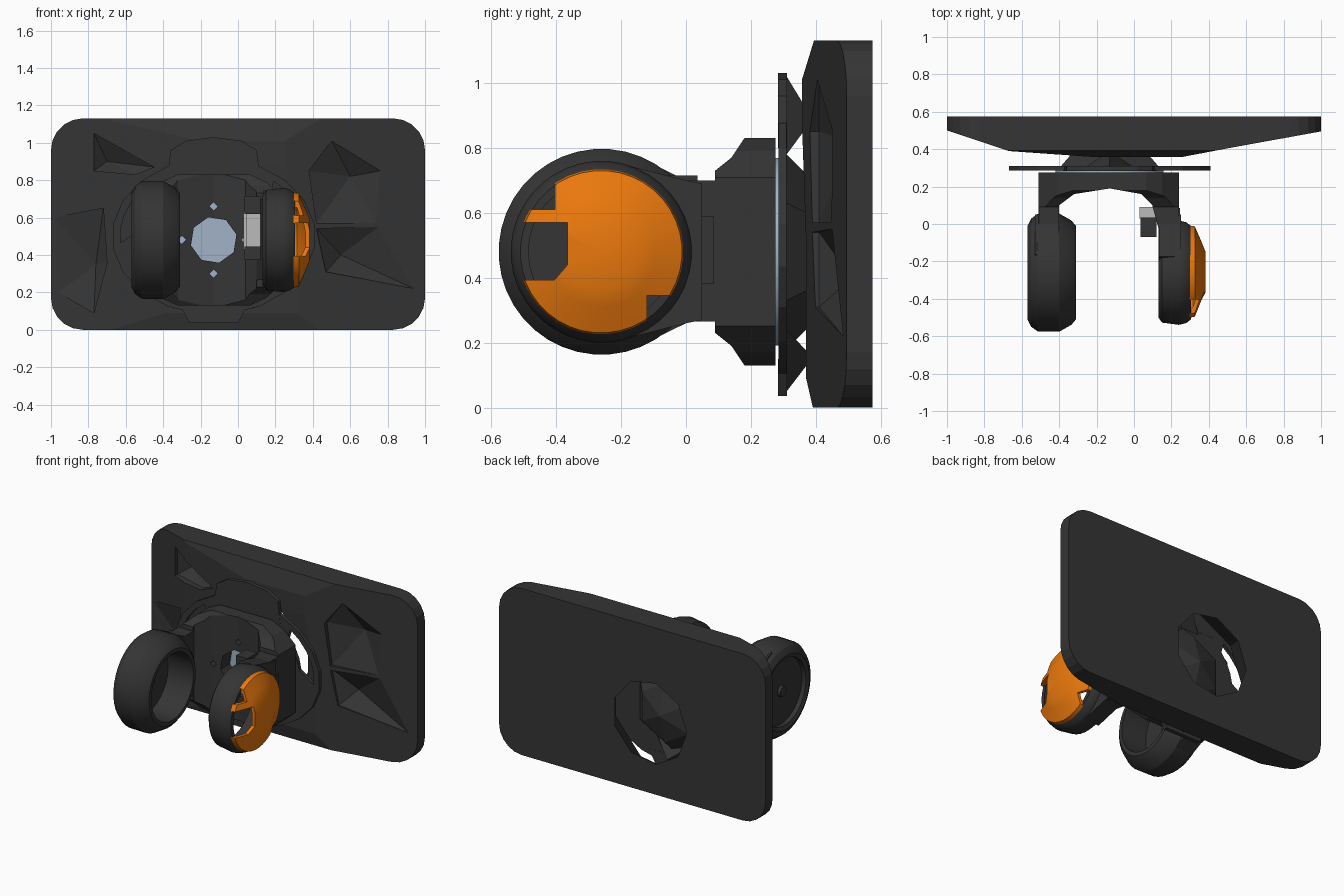
import bpy, bmesh
from math import sin, cos, pi, radians

if "Cube" in bpy.data.objects:
    bpy.data.objects.remove(bpy.data.objects["Cube"])

CX, CZ = -0.13, 0.48      # turntable centre
RY = -0.26                # ring centre in y


def material(name, col):
    m = bpy.data.materials.new(name)
    m.diffuse_color = (*col, 1)
    m.use_nodes = True
    m.node_tree.nodes["Principled BSDF"].inputs["Base Color"].default_value = m.diffuse_color
    return m


DARK = material("dark_plastic", (0.035, 0.035, 0.035))
ORANGE = material("orange_plastic", (0.83, 0.19, 0.004))
BLUE = material("pale_blue", (0.36, 0.45, 0.58))
GREY = material("light_grey", (0.5, 0.5, 0.5))


def finish(name, bm, mat=DARK):
    bmesh.ops.remove_doubles(bm, verts=bm.verts, dist=1e-5)
    bmesh.ops.recalc_face_normals(bm, faces=bm.faces)
    me = bpy.data.meshes.new(name)
    bm.to_mesh(me)
    bm.free()
    ob = bpy.data.objects.new(name, me)
    bpy.context.collection.objects.link(ob)
    me.materials.append(mat)
    return ob


def prism(name, pts, axis, lo, hi, mat=DARK):
    """Extrude a 2D outline along an axis."""
    place = {"x": lambda a, b, h: (h, a, b),
             "y": lambda a, b, h: (a, h, b),
             "z": lambda a, b, h: (a, b, h)}[axis]
    bm = bmesh.new()
    low = [bm.verts.new(place(a, b, lo)) for a, b in pts]
    high = [bm.verts.new(place(a, b, hi)) for a, b in pts]
    bm.faces.new(low)
    bm.faces.new(high)
    for i in range(len(pts)):
        bm.faces.new((low[i - 1], low[i], high[i], high[i - 1]))
    return finish(name, bm, mat)


def box(name, x0, x1, y0, y1, z0, z1, mat=DARK):
    return prism(name, [(x0, y0), (x1, y0), (x1, y1), (x0, y1)], "z", z0, z1, mat)


def oval(cx, cz, rx, rz, n, off=0.5):
    return [(cx + rx * cos(2 * pi * (i + off) / n), cz + rz * sin(2 * pi * (i + off) / n)) for i in range(n)]


def lathe(name, profile, axis, c, n, mat=DARK, closed=True):
    """Revolve (height, radius) points about x or y through centre c."""
    bm = bmesh.new()
    rows = []
    for h, r in profile:
        pts = oval(c[0], c[1], r, r, n)
        rows.append([bm.verts.new((h, a, b) if axis == "x" else (a, h, b)) for a, b in pts])
    for k in range(len(rows) if closed else len(rows) - 1):
        A, B = rows[k], rows[(k + 1) % len(rows)]
        for i in range(n):
            j = (i + 1) % n
            bm.faces.new((A[i], A[j], B[j], B[i]))
    return finish(name, bm, mat)


def hull(name, pts):
    bm = bmesh.new()
    for p in pts:
        bm.verts.new(p)
    bmesh.ops.convex_hull(bm, input=bm.verts)
    return finish(name, bm)


def boolean(ob, cutter, op="DIFFERENCE"):
    m = ob.modifiers.new("cut", "BOOLEAN")
    m.operation, m.object, m.solver = op, cutter, "EXACT"
    bpy.context.view_layer.objects.active = ob
    bpy.ops.object.modifier_apply(modifier=m.name)
    bpy.data.objects.remove(cutter)


def smooth(*obs):
    bpy.ops.object.select_all(action="DESELECT")
    for o in obs:
        o.select_set(True)
    bpy.context.view_layer.objects.active = obs[0]
    bpy.ops.object.shade_smooth_by_angle(angle=radians(25))


# back plate: rounded rectangle with a tapered front
R = 0.17
corner = []
for k, (x, z) in enumerate([(1 - R, 1.13 - R), (-1 + R, 1.13 - R), (-1 + R, R), (1 - R, R)]):
    corner += [(x + R * cos(pi / 2 * (k + t / 5)), z + R * sin(pi / 2 * (k + t / 5))) for t in range(6)]
plate = prism("back_plate", corner, "y", 0.2, 0.575)
boolean(plate, prism("c", [(-1.1, 0.575), (1.1, 0.575), (1.1, 0.513), (1, 0.495), (0.53, 0.41), (0.25, 0.357),
                           (-0.2, 0.357), (-0.67, 0.39), (-1, 0.5), (-1.1, 0.53)], "z", -0.1, 1.3), "INTERSECT")
boolean(plate, prism("c", [(0.7, -0.01), (0.393, -0.01), (0.37, 0.09), (0.37, 0.5), (0.354, 0.97), (0.354, 1.0),
                           (0.397, 1.14), (0.7, 1.14)], "x", -1.2, 1.2), "INTERSECT")
# conical opening through the plate
boolean(plate, lathe("c", [(0.3, 0), (0.3, 0.47), (0.6, 0.26), (0.6, 0)], "y", (CX, CZ), 9, closed=False))
# faceted pockets in the front, each sinking to one deep point
pockets = [([(-0.77, 1.05), (-0.77, 0.85), (-0.55, 0.83), (-0.45, 0.87)], (-0.7, 0.9)),
           ([(-0.98, 0.60), (-0.72, 0.65), (-0.7, 0.36), (-0.77, 0.09), (-0.96, 0.2)], (-0.76, 0.35)),
           ([(0.5, 1.01), (0.76, 0.85), (0.74, 0.57), (0.42, 0.57), (0.38, 0.85)], (0.6, 0.82)),
           ([(0.42, 0.54), (0.75, 0.55), (0.94, 0.22), (0.47, 0.31)], (0.55, 0.40))]
for p, (mx, mz) in pockets:
    pts = []
    for x, z in p:
        pts += [(x, 0.2, z), (x, 0.41 + max(0, abs(x) - 0.53) * 0.18, z)]
    boolean(plate, hull("c", pts + [(mx, 0.51, mz)]))

# swivel disc with a crescent slot on each side
disc = prism("swivel_disc", oval(CX, 0.5, 0.545, 0.42, 20), "y", 0.285, 0.31)
for s in (-1, 1):
    arc = [radians(a) for a in range(-5, 51, 11)]
    slot = [(CX + s * 0.5 * cos(a), 0.5 + 0.385 * sin(a)) for a in arc]
    slot += [(CX + s * 0.39 * cos(a), 0.5 + 0.36 * sin(a)) for a in arc[-2:0:-1]]
    boolean(disc, prism("c", slot, "y", 0.2, 0.4))
# top and bottom tabs
prism("swivel_top_tab", [(-0.38, 0.8), (0.12, 0.8), (0.1, 0.96), (0.02, 1.01), (-0.13, 1.03), (-0.28, 1.01),
                         (-0.36, 0.96)], "y", 0.284, 0.311)
prism("swivel_bottom_tab", [(-0.26, 0.036), (0.0, 0.036), (0.06, 0.15), (-0.32, 0.15)], "y", 0.284, 0.311)
# blunt faceted cone and ridges behind the disc
lathe("swivel_cone", [(0.31, 0), (0.31, 0.3), (0.41, 0.2), (0.47, 0)], "y", (CX, CZ), 6, closed=False)
for z0, z1 in ((1.02, 0.78), (0.05, 0.24)):
    hull("swivel_ridge", [(CX, 0.31, z0), (CX - 0.12, 0.31, z1), (CX + 0.12, 0.31, z1), (CX, 0.39, z0 * 0.45 + z1 * 0.55)])
bearing = lathe("bearing_washer", [(0.272, 0), (0.272, 0.29), (0.286, 0.29), (0.286, 0)], "y", (CX, CZ), 32, BLUE, False)

# fork bracket: U shape from above, stepped from the side, chamfered from the front
fork = prism("fork_bracket", [(-0.51, 0.275), (0.24, 0.275), (0.24, 0.0), (0.2, -0.02), (0.13, -0.02), (0.1, 0.09),
                              (0.1, 0.1), (0.04, 0.16), (-0.13, 0.19), (-0.32, 0.16), (-0.4, 0.1), (-0.4, -0.02),
                              (-0.47, -0.02), (-0.51, 0.0)], "z", 0.1, 0.86)
boolean(fork, prism("c", [(0.3, 0.13), (0.18, 0.13), (0.14, 0.19), (0.09, 0.23), (0.09, 0.265), (-0.05, 0.265),
                          (-0.05, 0.70), (0.09, 0.70), (0.09, 0.73), (0.14, 0.77), (0.18, 0.83), (0.3, 0.83)],
                    "x", -0.7, 0.7), "INTERSECT")
boolean(fork, prism("c", [(0.26, 0.27), (0.26, 0.69), (0.15, 0.79), (0.02, 0.85), (-0.28, 0.85), (-0.41, 0.79),
                          (-0.52, 0.69), (-0.52, 0.27), (-0.41, 0.17), (-0.28, 0.11), (0.02, 0.11), (0.15, 0.17)],
                    "y", -0.2, 0.4), "INTERSECT")
boolean(fork, prism("c", oval(CX, CZ, 0.125, 0.125, 8, 0.3), "y", 0.0, 0.4))
for dx, dz in ((0, 0.18), (0, -0.18), (-0.17, 0), (0.17, 0)):
    boolean(fork, prism("c", oval(CX + dx, CZ + dz, 0.022, 0.022, 4, 0), "y", 0.0, 0.4))
box("pivot_block", 0.2, 0.245, -0.03, 0.085, 0.38, 0.59)

# left ring with a recessed web and hub
c = (RY, CZ)
ringL = lathe("left_ring", [(-0.57, 0.25), (-0.55, 0.29), (-0.515, 0.315), (-0.40, 0.317), (-0.335, 0.28),
                            (-0.31, 0.25), (-0.31, 0.225), (-0.56, 0.225)], "x", c, 40)
lathe("left_ring_web", [(-0.53, 0), (-0.53, 0.23), (-0.5, 0.23), (-0.5, 0)], "x", c, 40, closed=False)
lathe("left_ring_hub", [(-0.555, 0), (-0.55, 0.035), (-0.47, 0.045), (-0.47, 0)], "x", c, 12, closed=False)
# right ring, open through the middle
ringR = lathe("right_ring", [(0.13, 0.24), (0.15, 0.268), (0.24, 0.28), (0.28, 0.27), (0.305, 0.25),
                             (0.305, 0.225), (0.13, 0.225)], "x", c, 40)


def neck(name, r, x0, x1):
    """Teardrop web joining a ring to the fork arm."""
    arc = [(RY + 0.23 * cos(radians(a)), CZ + 0.23 * sin(radians(a))) for a in range(-75, 76, 15)]
    t = radians(72)
    y, z = RY + r * cos(t), r * sin(t)
    return prism(name, arc + [(y, CZ + z), (0.0, 0.70), (0.05, 0.69), (0.05, 0.27), (0.0, 0.26), (y, CZ - z)], "x", x0, x1)


neck("left_neck", 0.315, -0.53, -0.4)
neck("right_neck", 0.278, 0.135, 0.25)

# domed side cap, a closed shell with notches
cap = lathe("side_cap", [(0.295, 0.255), (0.325, 0.25), (0.36, 0.17), (0.382, 0.115), (0.382, 0), (0.365, 0), (0.36, 0.11),
                         (0.315, 0.225), (0.295, 0.225), (0.295, 0.255)], "x", (-0.262, CZ), 40, ORANGE, False)
for notch in ([(-0.7, 0.393), (-0.405, 0.393), (-0.365, 0.44), (-0.365, 0.57), (-0.7, 0.57)],
              [(-0.7, 0.61), (-0.403, 0.61), (-0.403, 0.69), (-0.7, 0.69)],
              [(-0.12, 0.1), (0.05, 0.1), (0.05, 0.345), (-0.12, 0.345)]):
    boolean(cap, prism("c", notch, "x", 0.2, 0.5))

# small sensor clip inside the right arm
box("clip_body", 0.03, 0.135, 0.03, 0.09, 0.43, 0.63, GREY)
box("clip_side", 0.045, 0.12, -0.03, 0.04, 0.44, 0.62, GREY)
for z0, z1 in ((0.62, 0.715), (0.375, 0.445)):
    box("clip_end", 0.035, 0.12, -0.07, 0.035, z0, z1)

smooth(ringL, ringR, cap, bearing)
